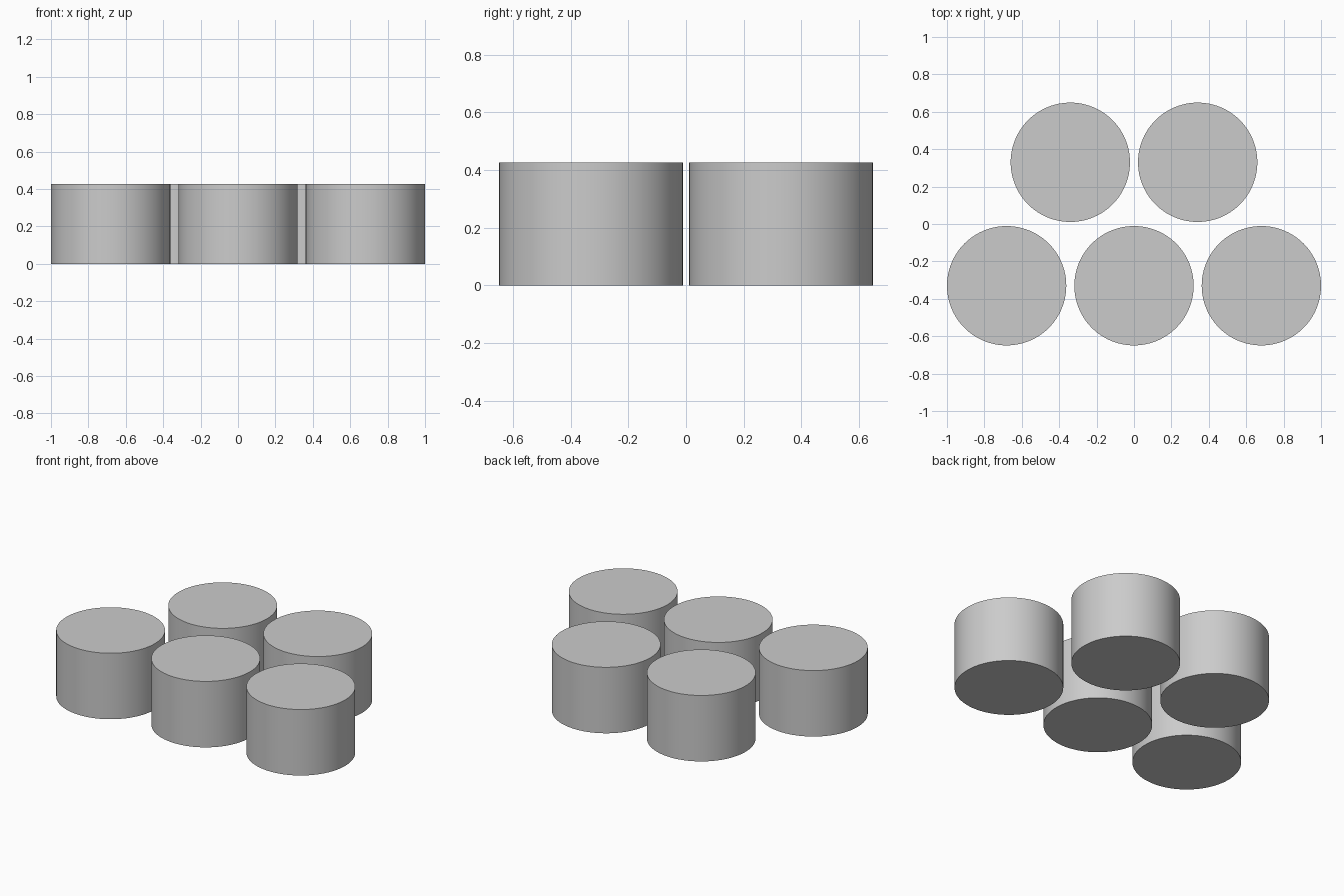
import bpy
import math

cube = bpy.data.objects.get("Cube")
if cube:
    bpy.data.objects.remove(cube, do_unlink=True)

RADIUS = 0.319
HEIGHT = 0.427
SPACING = 0.681   # distance between neighbours in a row
ROW_Y = 0.33      # offset of each row from the middle

# Single plain grey
grey = bpy.data.materials.new("plain grey")
grey.use_nodes = True
colour = (0.6, 0.6, 0.6, 1)
grey.diffuse_color = colour
grey.node_tree.nodes["Principled BSDF"].inputs["Base Color"].default_value = colour


def add_cylinder(name, x, y):
    bpy.ops.mesh.primitive_cylinder_add(
        vertices=96, radius=RADIUS, depth=HEIGHT, location=(x, y, HEIGHT / 2))
    obj = bpy.context.object
    obj.name = name
    obj.data.materials.append(grey)
    bpy.ops.object.shade_smooth_by_angle(angle=math.radians(30))


# Front row of three cylinders
for side, step in (("right", -1), ("middle", 0), ("left", 1)):
    add_cylinder(f"front_{side}_cylinder", step * SPACING, -ROW_Y)

# Back row of two, nested between the front ones
for side, step in (("right", -0.5), ("left", 0.5)):
    add_cylinder(f"back_{side}_cylinder", step * SPACING, ROW_Y)
